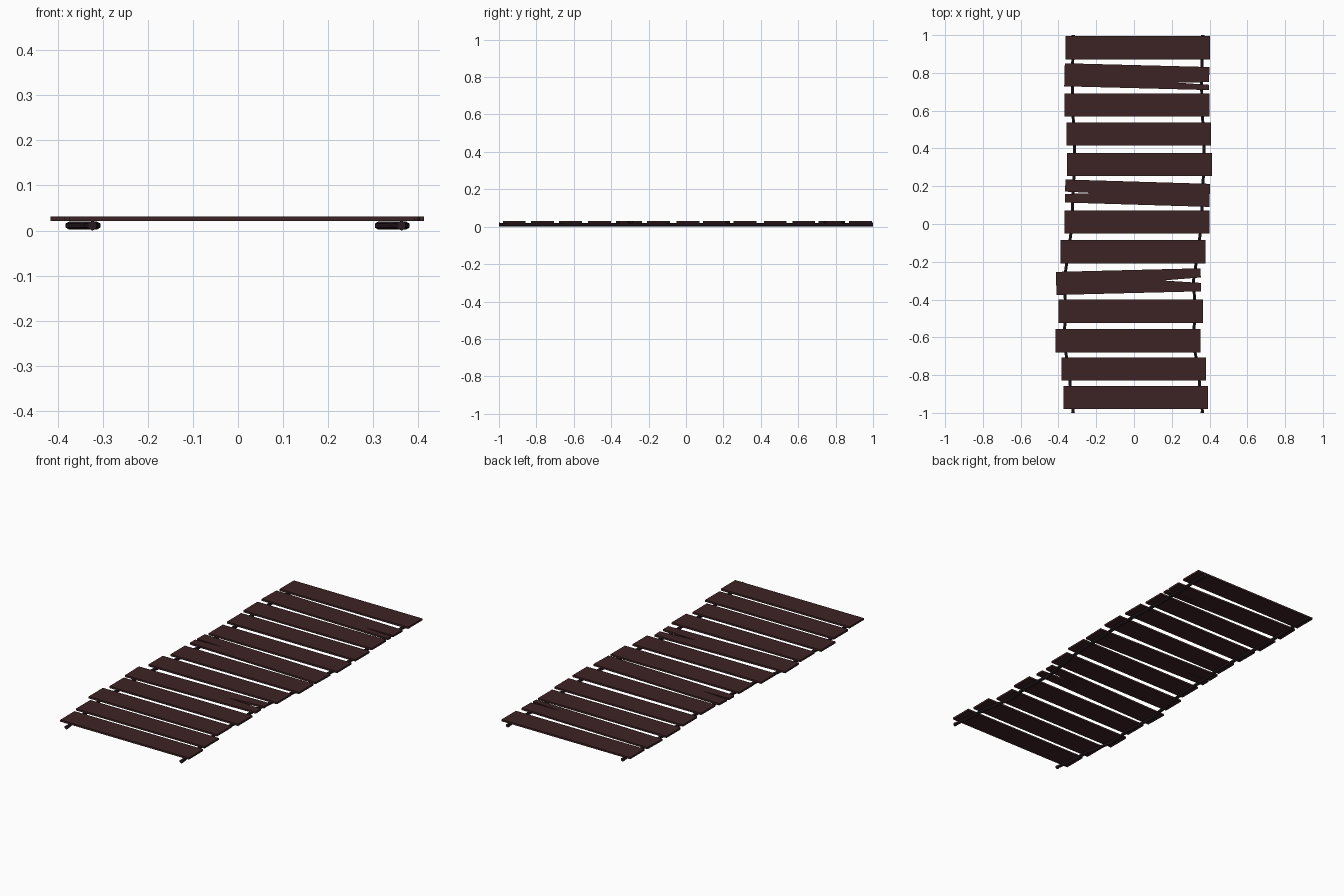
import bpy, bmesh, math
from mathutils import Matrix, Vector

if "Cube" in bpy.data.objects:
    bpy.data.objects.remove(bpy.data.objects["Cube"])

L, W = 0.383, 0.061          # half length and half width of a plank
Z0, Z1 = 0.021, 0.031        # plank underside and top


def material(name, rgb):
    m = bpy.data.materials.new(name)
    m.diffuse_color = (*rgb, 1)
    m.use_nodes = True
    m.node_tree.nodes["Principled BSDF"].inputs["Base Color"].default_value = m.diffuse_color
    return m


wood = material("dark brown wood", (0.048, 0.017, 0.018))
cord = material("blackish rope", (0.021, 0.011, 0.016))


def finish(name, bm, mat):
    bmesh.ops.recalc_face_normals(bm, faces=bm.faces)
    me = bpy.data.meshes.new(name)
    bm.to_mesh(me)
    bm.free()
    me.materials.append(mat)
    ob = bpy.data.objects.new(name, me)
    bpy.context.collection.objects.link(ob)
    return ob


def plank(name, x, y, angle=0.0, crack=None):
    # crack: (side, tip x, tip y, upper y at the end, lower y at the end)
    right, left = [(L, -W), (L, W)], [(-L, W), (-L, -W)]
    if crack:
        side, tx, ty, hi, lo = crack
        if side > 0:
            right[1:1] = [(L, lo), (tx, ty), (L, hi)]
        else:
            left[1:1] = [(-L, hi), (tx, ty), (-L, lo)]
    bm = bmesh.new()
    face = bm.faces.new([bm.verts.new((px, py, Z0)) for px, py in right + left])
    ext = bmesh.ops.extrude_face_region(bm, geom=[face], use_keep_orig=True)
    top = [v for v in ext["geom"] if isinstance(v, bmesh.types.BMVert)]
    bmesh.ops.translate(bm, verts=top, vec=(0, 0, Z1 - Z0))
    ob = finish(name, bm, wood)
    ob.matrix_world = Matrix.Translation((x, y, 0)) @ Matrix.Rotation(angle, 4, 'Z')


# planks from back to front: x, y, turn, crack
planks = [
    (0.020, 0.933),
    (0.015, 0.780, -0.026, (1, 0.209, -0.026, -0.019, -0.033)),
    (0.016, 0.630),
    (0.025, 0.477),
    (0.029, 0.316),
    (0.018, 0.163, -0.030, (-1, -0.228, -0.006, -0.003, -0.016)),
    (0.016, 0.011),
    (-0.005, -0.147),
    (-0.029, -0.305, 0.025, (1, 0.180, 0.0015, 0.0125, -0.0165)),
    (-0.017, -0.462),
    (-0.032, -0.618),
    (-0.002, -0.768),
    (0.009, -0.918),
]
for i, p in enumerate(planks):
    plank(f"plank_{i + 1}", *p)


# six-sided ropes following the planks, a little thicker at the ends
def rope(name, dx):
    path = [(0.020, 1.0, 0.011), (0.020, 0.988, 0.009)]
    path += [(p[0], p[1], 0.009) for p in planks]
    path += [(0.019, -0.988, 0.009), (0.019, -1.0, 0.011)]
    bm = bmesh.new()
    rings = []
    for x, y, r in path:
        rings.append([bm.verts.new((x + dx + r * math.sin(a * math.pi / 3), y,
                                    0.011 + r * math.cos(a * math.pi / 3)))
                      for a in range(6)])
    for a, b in zip(rings, rings[1:]):
        for k in range(6):
            n = (k + 1) % 6
            bm.faces.new((a[k], a[n], b[n], b[k]))
    bm.faces.new(rings[0])
    bm.faces.new(rings[-1])
    finish(name, bm, cord)


rope("left_rope", -0.342)
rope("right_rope", 0.343)
